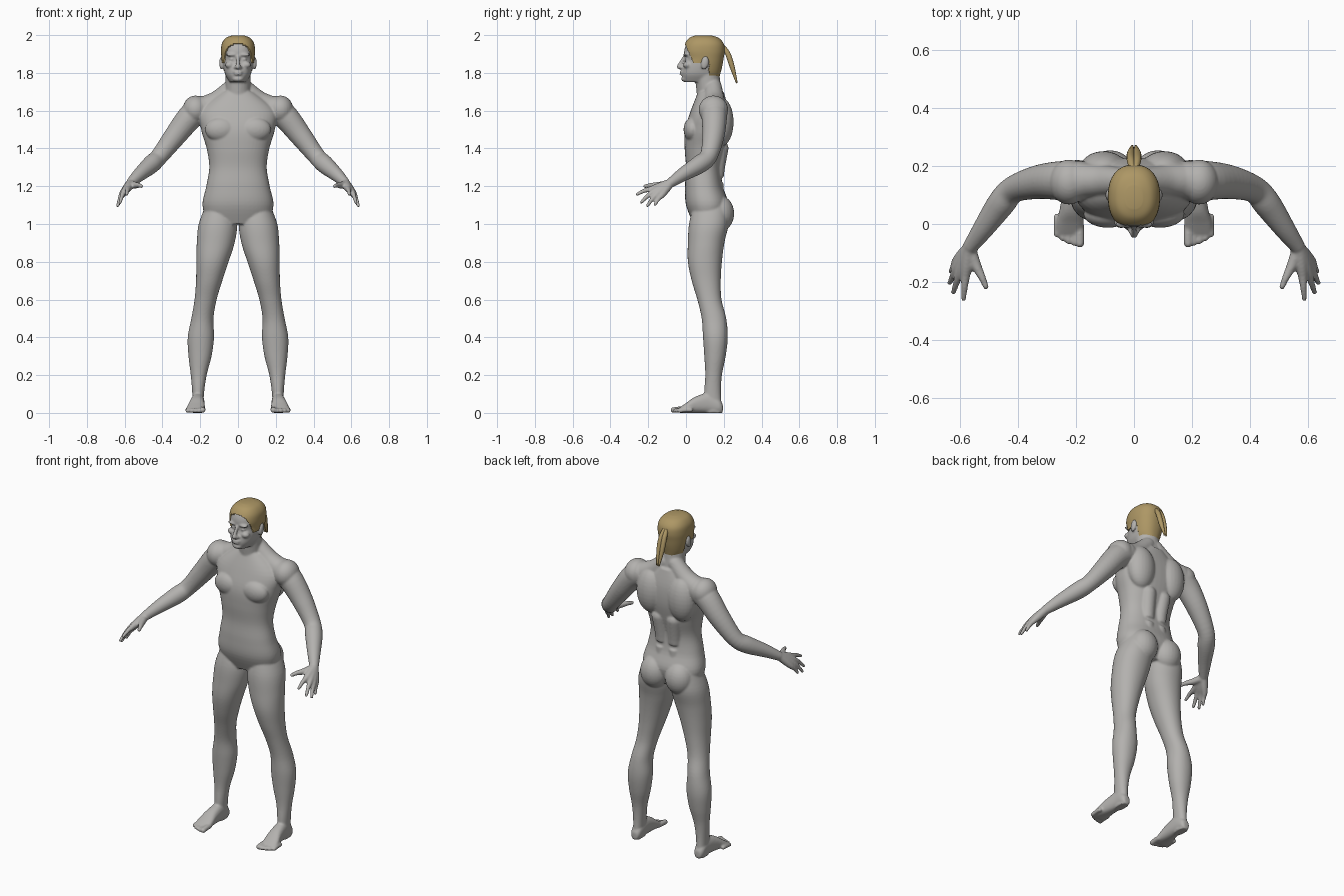
import bpy, bmesh, math
from mathutils import Vector, Matrix

cube = bpy.data.objects.get("Cube")
if cube:
    bpy.data.objects.remove(cube, do_unlink=True)

X, Y, Z = Vector((1, 0, 0)), Vector((0, 1, 0)), Vector((0, 0, 1))


def material(name, colour):
    mat = bpy.data.materials.new(name)
    mat.use_nodes = True
    mat.diffuse_color = colour
    mat.node_tree.nodes["Principled BSDF"].inputs["Base Color"].default_value = colour
    return mat


def smooth_rows(rows, steps=5):
    """Pass a Catmull-Rom curve through rows of numbers."""
    rows = [Vector(r) for r in rows]
    out = []
    for i in range(len(rows) - 1):
        a, b, c, d = (rows[max(0, min(len(rows) - 1, i + k))] for k in (-1, 0, 1, 2))
        for s in range(steps):
            t = s / steps
            out.append(b + (c - a) * t / 2 + (a * 2 - b * 5 + c * 4 - d) * t * t / 2
                       + (b * 3 - a - c * 3 + d) * t ** 3 / 2)
    return out + [rows[-1]]


def skin(bm, sections, sides=32, power=2.0):
    """Bridge closed sections, each given as centre, half-axis u and half-axis v."""
    def bend(value):
        return math.copysign(abs(value) ** (2 / power), value)
    rings = []
    for centre, u, v in sections:
        angles = [math.tau * k / sides for k in range(sides)]
        rings.append([bm.verts.new(centre + u * bend(math.cos(a)) + v * bend(math.sin(a)))
                      for a in angles])
    for low, high in zip(rings, rings[1:]):
        for k in range(sides):
            n = (k + 1) % sides
            bm.faces.new((low[k], low[n], high[n], high[k]))
    bm.faces.new(rings[0][::-1])
    bm.faces.new(rings[-1])


def stack(bm, rows, power=2.3, grow=0.0, sides=48):
    """Horizontal sections: height, inner x, outer x, front y, back y."""
    sections = []
    for z, x0, x1, y0, y1 in smooth_rows(rows):
        sections.append((Vector(((x0 + x1) / 2, (y0 + y1) / 2, z)),
                         X * ((x1 - x0) / 2 + grow), Y * ((y1 - y0) / 2 + grow)))
    skin(bm, sections, sides, power)


def ball(bm, centre, radii, tilt=0.0):
    matrix = Matrix.Translation(centre) @ Matrix.Rotation(tilt, 4, 'X') @ Matrix.Diagonal((*radii, 1))
    bmesh.ops.create_uvsphere(bm, u_segments=24, v_segments=16, radius=1, matrix=matrix)


def tube(bm, rows, flat=1.0, sides=24):
    """Round limb through rows of x, y, z, radius, with rounded ends."""
    rows = smooth_rows(rows)
    sections = []
    for i, row in enumerate(rows):
        run = rows[min(i + 1, len(rows) - 1)].to_3d() - rows[max(i - 1, 0)].to_3d()
        turn = run.to_track_quat('Z', 'Y')
        sections.append((row.to_3d(), turn @ X * row[3] * flat, turn @ Y * row[3]))
    skin(bm, sections, sides)
    for row in (rows[0], rows[-1]):
        ball(bm, row.to_3d(), [row[3] * flat, row[3], row[3]])


def finish(name, bm, mat):
    bmesh.ops.recalc_face_normals(bm, faces=bm.faces)
    mesh = bpy.data.meshes.new(name)
    bm.to_mesh(mesh)
    bm.free()
    mesh.materials.append(mat)
    obj = bpy.data.objects.new(name, mesh)
    bpy.context.collection.objects.link(obj)
    bpy.ops.object.select_all(action='DESELECT')
    obj.select_set(True)
    bpy.context.view_layer.objects.active = obj
    return obj


def apply_all(obj):
    for mod in list(obj.modifiers):
        bpy.ops.object.modifier_apply(modifier=mod.name)
    bpy.ops.object.shade_smooth()


skin_grey = material("skin grey", (0.45, 0.44, 0.425, 1))
hair_tan = material("hair tan", (0.42, 0.31, 0.13, 1))

centre, side = bmesh.new(), bmesh.new()

# torso: half width, front, back, at even heights from the hips to the neck
torso = [(.16, .04, .19), (.188, 0, .225), (.168, -.005, .195), (.152, 0, .187),
         (.166, -.007, .21), (.195, -.005, .228), (.2, .025, .225), (.085, .065, .2)]
stack(centre, [(1 + i / 10, -w, w, f, b) for i, (w, f, b) in enumerate(torso)])

# neck
tube(centre, [(0, .135, 1.6, .07), (0, .12, 1.72, .066), (0, .105, 1.84, .066)])

# head: height, half width, front, back
head = [(1.752, .045, -.012, .165), (1.79, .067, -.022, .175), (1.83, .076, -.017, .185),
        (1.87, .08, -.004, .192), (1.91, .083, -.01, .198), (1.95, .078, .001, .192),
        (1.98, .056, .026, .165), (1.993, .022, .06, .125)]
head = [(z, -w, w, f, b) for z, w, f, b in head]
stack(centre, head)

# face
tube(centre, [(0, -.008, 1.885, .009), (0, -.026, 1.855, .01), (0, -.037, 1.832, .013)])
for height, reach in ((1.806, .026), (1.793, .023)):
    ball(centre, (0, -.02, height), (reach, .014, .006))
ball(centre, (0, -.008, 1.768), (.03, .018, .015))
ball(side, (.013, -.022, 1.83), (.01, .012, .008))
ball(side, (.034, -.001, 1.896), (.032, .014, .008))
ball(side, (.032, .006, 1.872), (.015, .014, .01))
ball(side, (.045, .007, 1.842), (.024, .022, .018))

# ears
ball(side, (.088, .1, 1.852), (.011, .02, .035), -.2)

# chest, shoulder blades, shoulders and buttocks
ball(side, (.09, .035, 1.5), (.085, .048, .065))
ball(side, (.105, .185, 1.54), (.085, .067, .13))
ball(side, (.225, .145, 1.605), (.068, .078, .075))
ball(side, (.083, .18, 1.055), (.083, .075, .095))
tube(side, [(.045, .165, 1.1, .04), (.042, .16, 1.25, .04), (.05, .18, 1.4, .045)])
tube(side, [(.03, .145, 1.725, .045), (.11, .15, 1.65, .055), (.2, .15, 1.605, .065)])

# legs: inner x, outer x, front, back, at even heights going down
leg = [(.03, .17, .04, .22), (.005, .208, .016, .225), (.018, .218, .01, .203),
       (.05, .221, .01, .19), (.083, .222, .03, .184), (.113, .23, .06, .188),
       (.13, .247, .083, .213), (.127, .266, .09, .221), (.14, .262, .097, .21),
       (.166, .25, .102, .19), (.18, .242, .096, .185), (.185, .24, .1, .193)]
stack(side, [(1.1 - i / 10, *row) for i, row in enumerate(leg)], power=2.1)

# feet: centre x, y, half width, half height
foot = [(.212, .195, .018, .022), (.212, .175, .03, .036), (.212, .12, .034, .052),
        (.217, .05, .04, .043), (.222, 0, .048, .026), (.225, -.035, .046, .014)]
skin(side, [(Vector((x, y, h)), X * w, Z * h) for x, y, w, h in smooth_rows(foot)], power=2.4)

# toes
for i in range(5):
    size = .015 if i == 0 else .0115
    x, tip = .187 + .02 * i, -.067 + .002 * i * i
    tube(side, [(x, tip + .06, size + .004, size), (x, tip + .03, size + .004, size),
                (x, tip, size, size)])

# arms
tube(side, [(.19, .15, 1.61, .068), (.25, .15, 1.57, .068), (.33, .145, 1.47, .059),
            (.415, .12, 1.36, .047), (.46, .07, 1.315, .048), (.52, -.015, 1.263, .037),
            (.563, -.075, 1.222, .027)])

# hands: each finger runs from the wrist through its knuckle to the tip
wrist = Vector((.57, -.085, 1.215))
fingers = [((.583, -.183, 1.185), (.589, -.259, 1.157)), ((.605, -.175, 1.168), (.624, -.236, 1.115)),
           ((.615, -.155, 1.156), (.637, -.204, 1.097)), ((.615, -.13, 1.15), (.633, -.164, 1.103))]
for knuckle, tip in fingers:
    knuckle, tip = Vector(knuckle), Vector(tip)
    path = [(wrist, .024), (wrist.lerp(knuckle, .6), .021), (knuckle, .016),
            (knuckle.lerp(tip, .5) + Z * .005, .0115), (tip, .009)]
    tube(side, [(*p, r) for p, r in path])
tube(side, [(.565, -.095, 1.21, .022), (.545, -.145, 1.205, .018),
            (.525, -.185, 1.205, .013), (.512, -.217, 1.2, .01)])

# mirror the paired parts and fuse everything into one smooth skin
copy = bmesh.ops.duplicate(side, geom=side.verts[:] + side.edges[:] + side.faces[:])["geom"]
bmesh.ops.scale(side, vec=(-1, 1, 1), verts=[g for g in copy if isinstance(g, bmesh.types.BMVert)])
paired = bpy.data.meshes.new("paired_parts")
side.to_mesh(paired)
side.free()
centre.from_mesh(paired)
bpy.data.meshes.remove(paired)
body = finish("body", centre, skin_grey)
remesh = body.modifiers.new("fuse", 'REMESH')
remesh.mode = 'VOXEL'
remesh.voxel_size = .0056
relax = body.modifiers.new("relax", 'SMOOTH')
relax.factor = .5
relax.iterations = 5
apply_all(body)


# hair cap, trimmed along the hairline
def hairline(y):
    if y > .122:
        return 1.772
    return max(1.845, 1.947 - 2.2 * max(0, y + .005))


cap = bmesh.new()
stack(cap, head, grow=.007, sides=96)
below = [f for f in cap.faces
         if f.calc_center_median().z < hairline(f.calc_center_median().y)]
bmesh.ops.delete(cap, geom=below, context='FACES')
hair = finish("hair_cap", cap, hair_tan)
hair.location.z = .006
shell = hair.modifiers.new("thickness", 'SOLIDIFY')
shell.thickness = .008
apply_all(hair)
bpy.ops.object.shade_smooth_by_angle(angle=math.radians(50))

# two ponytail strands
tail = bmesh.new()
for s in (-1, 1):
    tube(tail, [(s * .006, .195, 1.94, .011), (s * .011, .222, 1.9, .014),
                (s * .011, .245, 1.83, .013), (s * .006, .268, 1.75, .005)], sides=12)
finish("ponytail", tail, hair_tan)
bpy.ops.object.shade_smooth()
